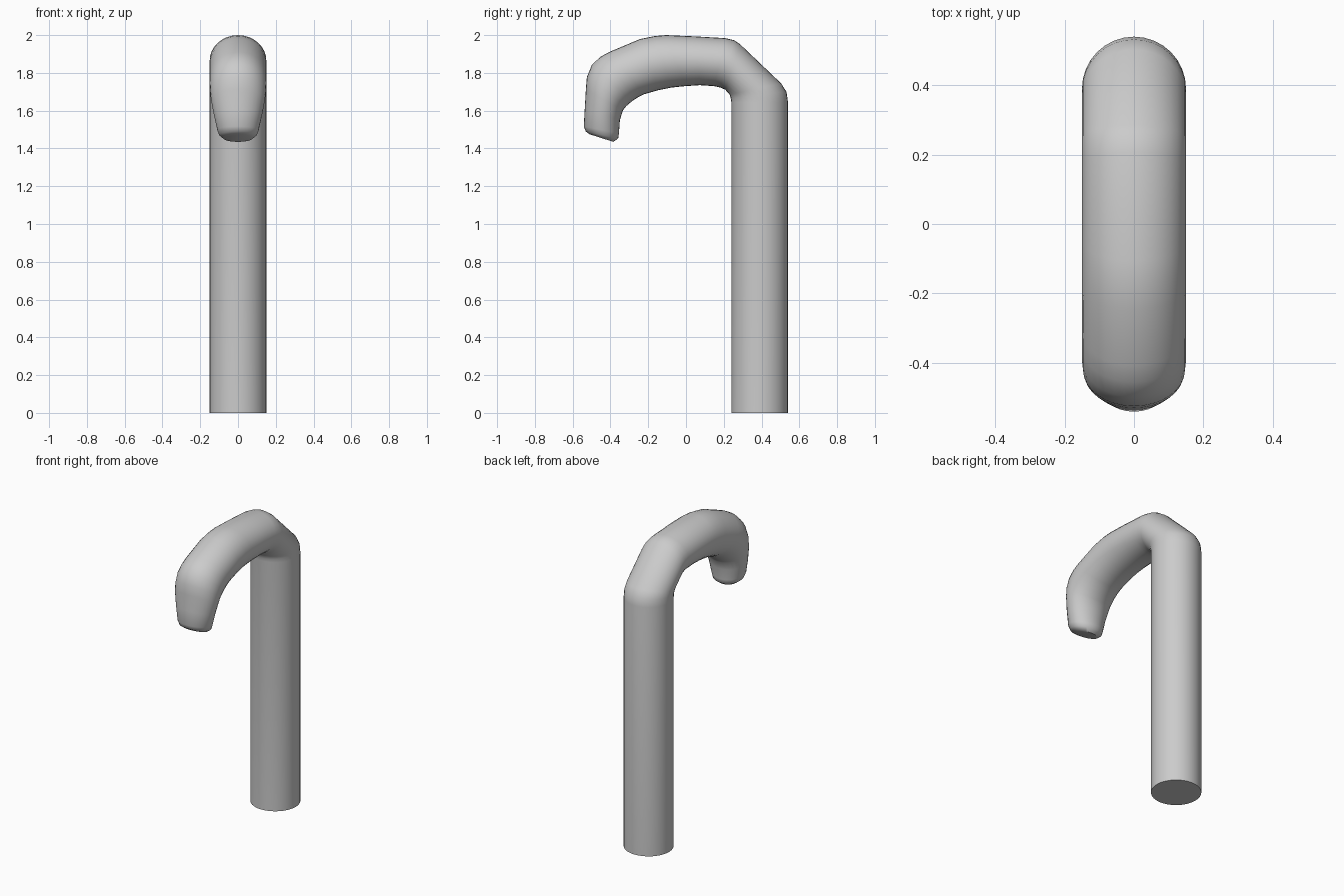
import bpy, bmesh, math
from mathutils import Vector

if "Cube" in bpy.data.objects:
    bpy.data.objects.remove(bpy.data.objects["Cube"])

# Cross-sections along the cane: outer (y, z), inner (y, z), half width in x
SECTIONS = [
    (.54, 0, .24, 0, .15),
    (.54, 1.645, .24, 1.645, .15),
    (.532, 1.70, .237, 1.665, .15),
    (.503, 1.745, .231, 1.685, .15),
    (.286, 1.952, .207, 1.712, .15),
    (.255, 1.973, .18, 1.723, .15),
    (.207, 1.984, .148, 1.73, .15),
    (.05, 1.993, .074, 1.735, .15),
    (-.106, 2.0, -.005, 1.73, .15),
    (-.164, 1.995, -.08, 1.722, .15),
    (-.244, 1.979, -.148, 1.708, .15),
    (-.408, 1.91, -.222, 1.687, .15),
    (-.456, 1.883, -.257, 1.669, .15),
    (-.499, 1.841, -.286, 1.65, .15),
    (-.525, 1.777, -.315, 1.625, .147),
    (-.53, 1.713, -.334, 1.602, .143),
    (-.536, 1.61, -.350, 1.55, .128),
    (-.541, 1.517, -.355, 1.48, .11),
    (-.531, 1.49, -.359, 1.453, .10),
    (-.51, 1.475, -.385, 1.435, .078),
]
SIDES = 32


def loft(name, sections):
    bm = bmesh.new()
    rings = []
    for oy, oz, iy, iz, w in sections:
        outer, inner = Vector((0, oy, oz)), Vector((0, iy, iz))
        mid, half = (outer + inner) / 2, (outer - inner) / 2
        rings.append([bm.verts.new(mid + half * math.cos(a) + Vector((w * math.sin(a), 0, 0)))
                      for a in (2 * math.pi * i / SIDES for i in range(SIDES))])
    for a, b in zip(rings, rings[1:]):
        for i in range(SIDES):
            j = (i + 1) % SIDES
            bm.faces.new((a[i], a[j], b[j], b[i]))
    bm.faces.new(rings[0])
    bm.faces.new(rings[-1])
    bmesh.ops.recalc_face_normals(bm, faces=bm.faces)
    mesh = bpy.data.meshes.new(name)
    bm.to_mesh(mesh)
    bm.free()
    obj = bpy.data.objects.new(name, mesh)
    bpy.context.collection.objects.link(obj)
    return obj


# Shaft and curved handle as one continuous body
cane = loft("hooked_cane", SECTIONS)
bpy.context.view_layer.objects.active = cane
cane.select_set(True)
bpy.ops.object.shade_smooth_by_angle(angle=math.radians(50))
